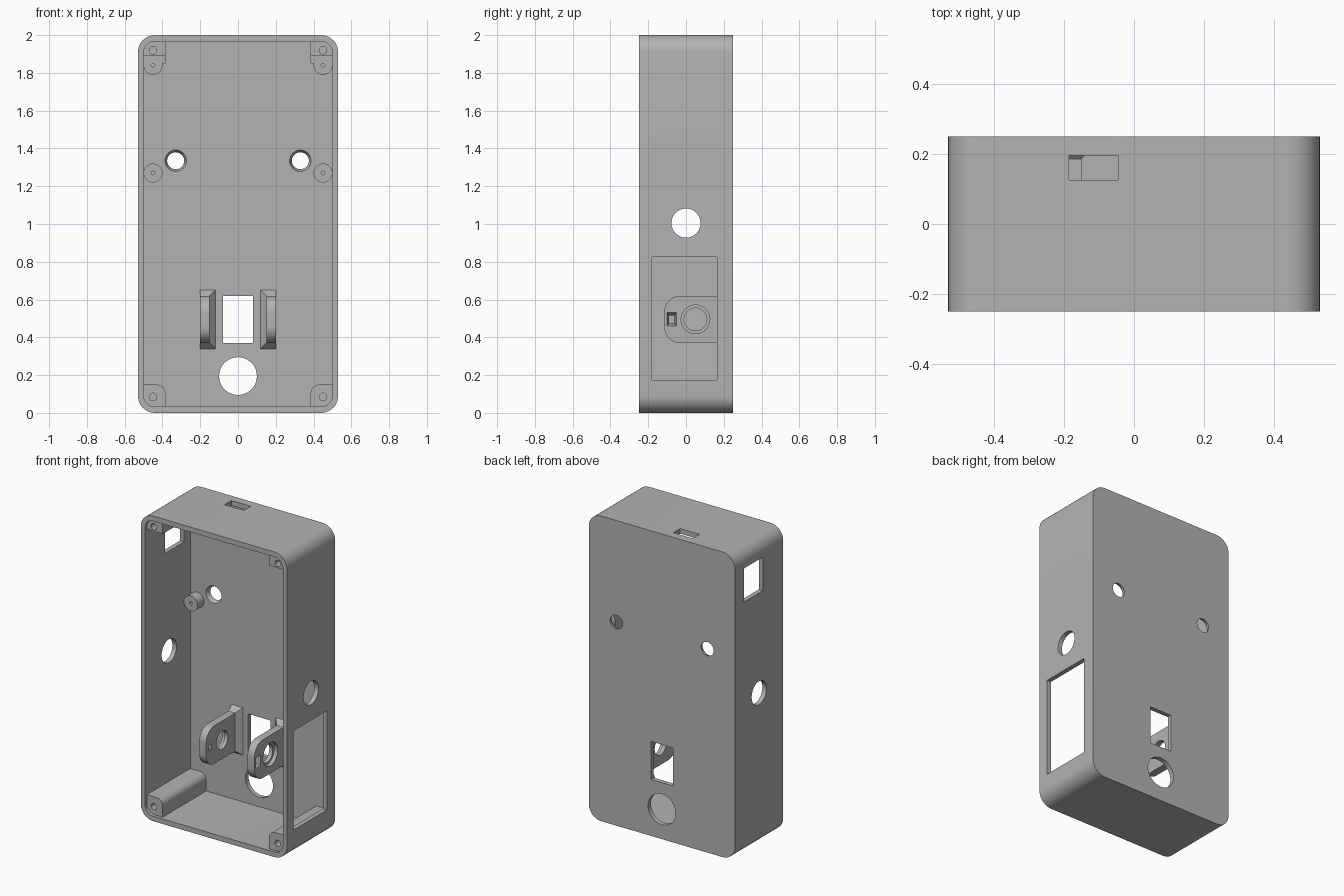
import bpy, bmesh
from math import sin, cos, pi
from mathutils import Vector

cube = bpy.data.objects.get("Cube")
if cube:
    bpy.data.objects.remove(cube)

grey = bpy.data.materials.new("grey plastic")
grey.use_nodes = True
grey.diffuse_color = (0.45, 0.45, 0.45, 1)
grey.node_tree.nodes["Principled BSDF"].inputs["Base Color"].default_value = grey.diffuse_color


def rounded(corners, steps=10):
    """2D outline from (a, b, radius) right-angled corners."""
    out = []
    for i, (a, b, r) in enumerate(corners):
        p = Vector((a, b))
        if r == 0:
            out.append(p)
            continue
        u = (Vector(corners[i - 1][:2]) - p).normalized()
        v = (Vector(corners[(i + 1) % len(corners)][:2]) - p).normalized()
        c = p + r * (u + v)
        for k in range(steps + 1):
            t = pi / 2 * k / steps
            out.append(c - r * (v * cos(t) + u * sin(t)))
    return out


def rect(a0, a1, b0, b1, r=0):
    return rounded([(a0, b0, r), (a1, b0, r), (a1, b1, r), (a0, b1, r)])


def circle(a, b, r, n=40):
    return [Vector((a + r * cos(2 * pi * k / n), b + r * sin(2 * pi * k / n))) for k in range(n)]


def loft(name, axis, outline, lo, hi, end_outline=None):
    """Solid running along an axis from one outline to another."""
    def place(p, d):
        return {"X": (d, p.x, p.y), "Y": (p.x, d, p.y), "Z": (p.x, p.y, d)}[axis]
    bm = bmesh.new()
    a = [bm.verts.new(place(p, lo)) for p in outline]
    b = [bm.verts.new(place(p, hi)) for p in end_outline or outline]
    bm.faces.new(a)
    bm.faces.new(b)
    for i in range(len(a)):
        bm.faces.new((a[i - 1], a[i], b[i], b[i - 1]))
    bmesh.ops.recalc_face_normals(bm, faces=bm.faces)
    mesh = bpy.data.meshes.new(name)
    bm.to_mesh(mesh)
    bm.free()
    mesh.materials.append(grey)
    obj = bpy.data.objects.new(name, mesh)
    bpy.context.collection.objects.link(obj)
    return obj


def combine(obj, other, operation="DIFFERENCE"):
    mod = obj.modifiers.new("combine", "BOOLEAN")
    mod.operation, mod.solver, mod.object = operation, "EXACT", other
    bpy.context.view_layer.objects.active = obj
    bpy.ops.object.modifier_apply(modifier=mod.name)
    bpy.data.objects.remove(other)


def cut(obj, axis, outline, lo, hi, end_outline=None):
    combine(obj, loft("cutter", axis, outline, lo, hi, end_outline))


# Open-fronted case
FLOOR = 0.22
case = loft("case", "Y", rect(-0.53, 0.53, 0, 2, 0.09), -0.25, 0.25)
cut(case, "Y", rect(-0.5, 0.5, 0.033, 1.967, 0.06), -0.3, FLOOR)

# Openings in the back wall
cut(case, "Y", rect(-0.08, 0.08, 0.37, 0.62), 0.1, 0.3)
cut(case, "Y", circle(0, 0.195, 0.1), 0.1, 0.3)
for x in (-0.33, 0.33):
    cut(case, "Y", circle(x, 1.335, 0.045), 0.1, 0.3)
    cut(case, "Y", circle(x, 1.335, 0.062), 0.21, 0.242, circle(x, 1.335, 0.045))

# Openings in the sides and top
cut(case, "X", circle(0, 1.005, 0.077), -0.6, 0.6)
cut(case, "X", rect(-0.18, 0.165, 0.175, 0.825), 0.4, 0.6)
cut(case, "X", rect(-0.04, 0.155, 1.66, 1.88), -0.6, -0.4)
cut(case, "Z", rect(-0.185, -0.045, 0.125, 0.195), 1.9, 2.1)

parts = [case]
for side, s in (("left", 1), ("right", -1)):
    # Screw bosses in the corners
    low = loft(side + "_lower_boss", "Y", rounded([
        (s * 0.51, 0.02, 0.06), (s * 0.385, 0.02, 0), (s * 0.385, 0.15, 0.045), (s * 0.51, 0.15, 0)]),
        -0.23, 0.23)
    cut(low, "Y", circle(s * 0.45, 0.085, 0.02), -0.3, -0.05)

    def top_outline(z):
        return rounded([(s * 0.51, 1.98, 0.06), (s * 0.385, 1.98, 0), (s * 0.385, z, 0), (s * 0.51, z, 0)])
    top = loft(side + "_upper_boss", "Y", top_outline(1.89), -0.23, 0.23)
    combine(top, loft("step", "Y", top_outline(1.85), 0.155, 0.23), "UNION")
    cut(top, "Y", circle(s * 0.45, 1.92, 0.02), -0.3, -0.05)
    parts += [low, top]

    # Board standoffs with pilot holes
    for level, z in (("upper", 1.84), ("middle", 1.27)):
        post = loft(f"{side}_{level}_standoff", "Y", circle(s * 0.45, z, 0.05), 0.154, 0.23)
        cut(post, "Y", circle(s * 0.45, z, 0.01, 16), 0.1, 0.2)
        parts.append(post)

    # Pivot bracket with a flared foot, stepped bore and tapered slot
    bracket = loft(side + "_bracket", "X", rounded([
        (-0.115, 0.37, 0.085), (0.23, 0.37, 0), (0.23, 0.62, 0), (-0.115, 0.62, 0.085)]),
        s * 0.15, s * 0.2)
    foot = loft("foot", "Y", rect(s * 0.15, s * 0.2, 0.37, 0.62), 0.185, 0.225,
                rect(s * 0.115, s * 0.2, 0.335, 0.655))
    combine(bracket, foot, "UNION")
    cut(bracket, "X", circle(0.05, 0.495, 0.06), s * 0.1, s * 0.25)
    cut(bracket, "X", circle(0.05, 0.495, 0.076), s * 0.175, s * 0.25)
    cut(bracket, "X", rect(-0.088, -0.064, 0.477, 0.513), s * 0.145, s * 0.205,
        rect(-0.102, -0.05, 0.458, 0.532))
    parts.append(bracket)

# Smooth the curved walls, keep the edges crisp
for obj in parts:
    bpy.ops.object.select_all(action="DESELECT")
    obj.select_set(True)
    bpy.context.view_layer.objects.active = obj
    bpy.ops.object.shade_smooth_by_angle()
